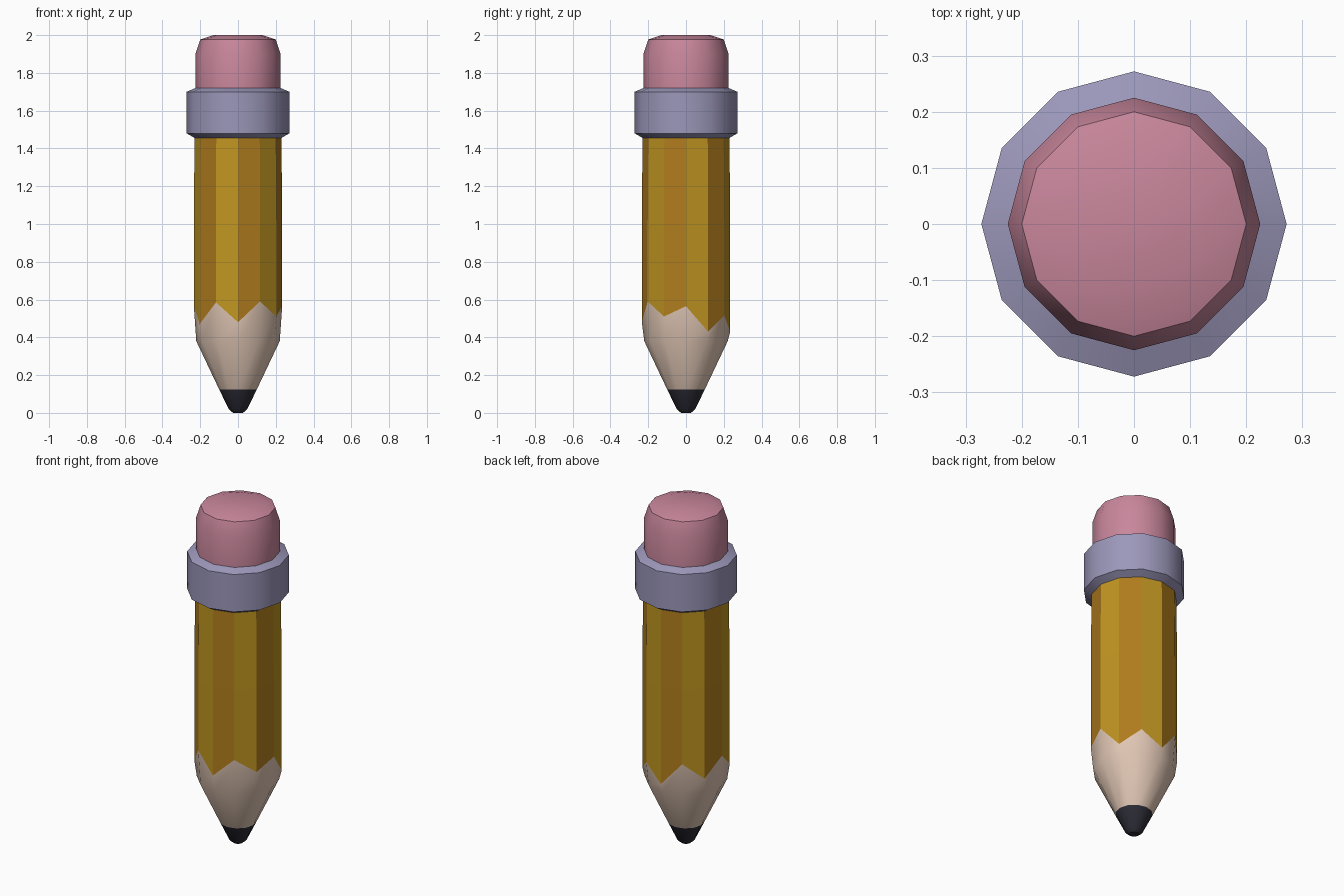
import bpy
import math

if "Cube" in bpy.data.objects:
    bpy.data.objects.remove(bpy.data.objects["Cube"])

N = 12  # sides all round


def material(name, rgb):
    m = bpy.data.materials.new(name)
    m.diffuse_color = (*rgb, 1)
    m.use_nodes = True
    m.node_tree.nodes["Principled BSDF"].inputs["Base Color"].default_value = m.diffuse_color
    return m


def loft(name, rings, mats, cap_bottom=False, cap_top=False, smooth=True):
    """Skin (radius, z) rings from bottom to top; z may be one value per side."""
    verts, faces = [], []
    for r, z in rings:
        for i in range(N):
            a = 2 * math.pi * i / N
            zi = z[i] if isinstance(z, list) else z
            verts.append((r * math.cos(a), r * math.sin(a), zi))
    for k in range(len(rings) - 1):
        for i in range(N):
            j = (i + 1) % N
            faces.append((k * N + i, k * N + j, (k + 1) * N + j, (k + 1) * N + i))
    if cap_bottom:
        faces.append(tuple(reversed(range(N))))
    if cap_top:
        faces.append(tuple(range(len(verts) - N, len(verts))))
    me = bpy.data.meshes.new(name)
    me.from_pydata(verts, [], faces)
    for m in mats:
        me.materials.append(m)
    for p in me.polygons:
        p.material_index = p.index % N % len(mats)
        p.use_smooth = smooth
    if smooth:
        me.set_sharp_from_angle(angle=math.radians(38))
    ob = bpy.data.objects.new(name, me)
    bpy.context.collection.objects.link(ob)
    return ob


yellow = material("yellow_paint", (0.53, 0.30, 0.015))
orange = material("orange_paint", (0.43, 0.20, 0.012))
wood = material("wood", (0.75, 0.57, 0.46))
graphite = material("graphite", (0.027, 0.027, 0.04))
metal = material("lilac_metal", (0.33, 0.31, 0.49))
rubber = material("pink_rubber", (0.58, 0.24, 0.33))

# Uneven sharpened edge of the paint, one height per corner
zigzag = [0.565, 0.43, 0.515, 0.43, 0.565, 0.47,
          0.57, 0.47, 0.585, 0.48, 0.59, 0.51]

# Lead point
loft("lead_tip", [(0.026, 0.0), (0.048, 0.018), (0.1, 0.125)],
     [graphite], cap_bottom=True)

# Sharpened wood
loft("wood_cone", [(0.1, 0.125), (0.221, 0.38), (0.234, zigzag)], [wood])

# Painted shaft with alternating facets
loft("shaft", [(0.234, zigzag), (0.234, 1.0), (0.23, 1.46)],
     [yellow, orange], smooth=False)

# Metal band
loft("ferrule", [(0.229, 1.455), (0.272, 1.48), (0.272, 1.70), (0.225, 1.72)],
     [metal])

# Eraser with slightly domed top
loft("eraser", [(0.225, 1.71), (0.225, 1.90), (0.2, 1.977), (0.13, 2.0)],
     [rubber], cap_top=True)
